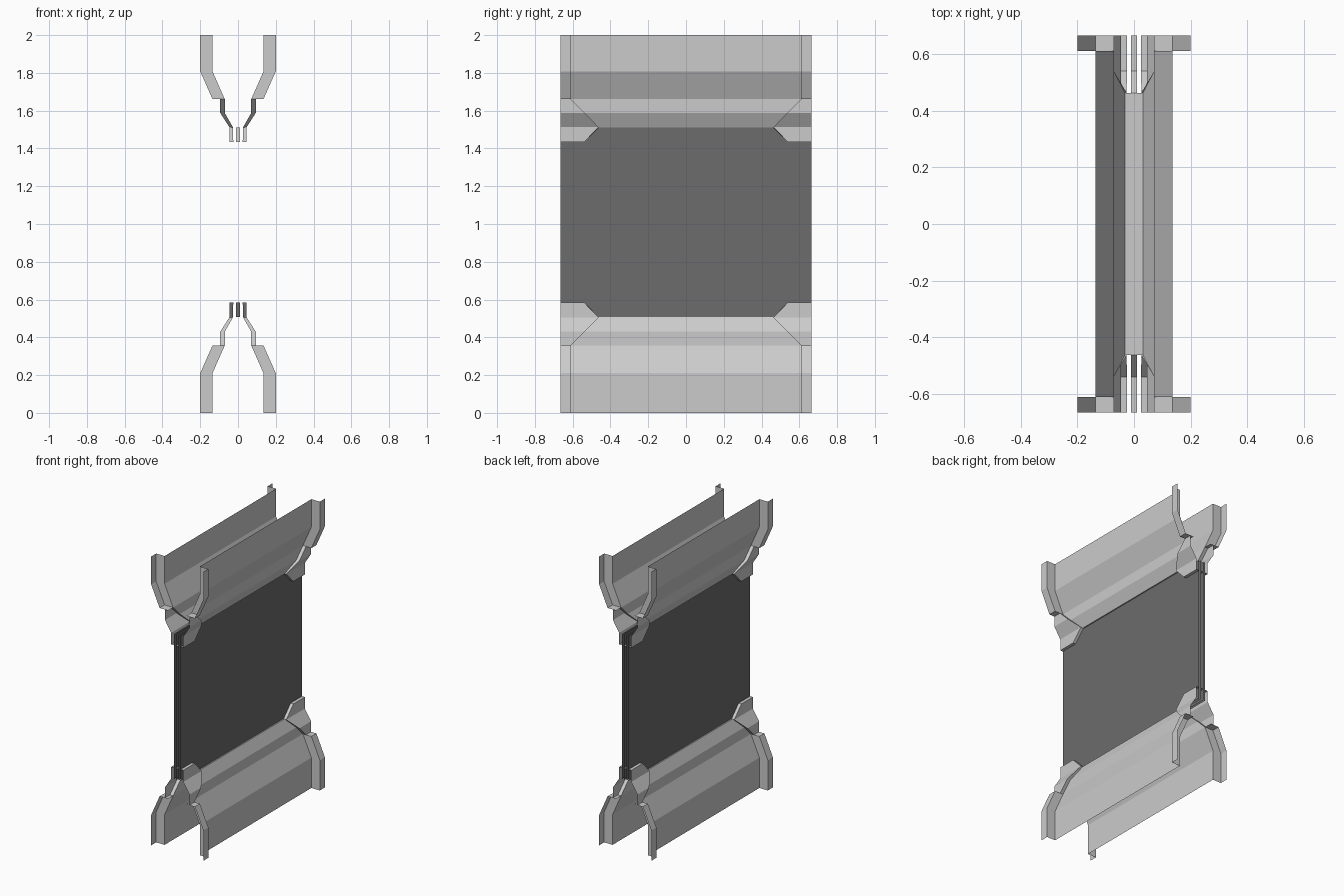
import bpy, bmesh
from mathutils import Vector

if "Cube" in bpy.data.objects:
    bpy.data.objects.remove(bpy.data.objects["Cube"])

END, POST = 0.665, 0.61      # wall end, inner edge of end posts
Z_TOP, GLASS_Z = 2.018, 0.507

glass_mat = bpy.data.materials.new("dark_glass")
glass_mat.diffuse_color = (0.15, 0.15, 0.15, 1)
glass_mat.use_nodes = True
glass_mat.node_tree.nodes["Principled BSDF"].inputs["Base Color"].default_value = glass_mat.diffuse_color


def bands(name, groups, top=False, mat=None):
    """Each group is (line_a, line_b, facing): quads bridging two polylines.
    One quadrant is built and mirrored in x and y."""
    bm = bmesh.new()
    flip = lambda p: Vector((p[0], p[1], min(2.0, Z_TOP - p[2]) if top else p[2]))
    for a, b, facing in groups:
        d = Vector(facing)
        if top:
            d.z = -d.z
        for i in range(len(a) - 1):
            pts = [flip(p) for p in (a[i], a[i + 1], b[i + 1], b[i])]
            f = bm.faces.new([bm.verts.new(p) for p in pts])
            f.normal_update()
            if f.normal.dot(d) < 0:
                f.normal_flip()
    bmesh.ops.remove_doubles(bm, verts=bm.verts, dist=0.0005)
    me = bpy.data.meshes.new(name)
    bm.to_mesh(me)
    bm.free()
    ob = bpy.data.objects.new(name, me)
    bpy.context.collection.objects.link(ob)
    if mat:
        me.materials.append(mat)
    mod = ob.modifiers.new("mirror", 'MIRROR')
    mod.use_axis = (True, True, False)
    mod.merge_threshold = 0.0005
    return ob


def line(profile, ys):
    """Lift an (x, z) profile to 3D with one y or a list of y values."""
    if not isinstance(ys, (list, tuple)):
        ys = [ys] * len(profile)
    return [(x, y, z) for (x, z), y in zip(profile, ys)]


# Cross-sections of the lower half
sheet = [(0.135, 0), (0.135, 0.21), (0.07, 0.357), (0.07, 0.43), (0.032, 0.507)]
sheet_y = [POST, POST, POST, 0.537, 0.463]
post = [(0.2, 0), (0.2, 0.21), (0.135, 0.357)]
corner_out = [(0.094, 0.357), (0.094, 0.43), (0.046, 0.505), (0.046, 0.585)]
corner_in = [(0.07, 0.357), (0.07, 0.43), (0.026, 0.507), (0.025, 0.585)]
corner_y = [POST, 0.537, 0.463, 0.54]
slant_y = [0.463, 0.54, END]
slant_z = [0.507, 0.585, 0.585]

for top in (False, True):
    pre = "upper_" if top else "lower_"
    # Sloping wall sheet closed by a flat sill
    bands(pre + "wall_sheet", [
        (line(sheet, 0), line(sheet, sheet_y), (1, 0, 0)),
        ([(0, 0, 0.507), (0.032, 0, 0.507)],
         [(0, 0.463, 0.507), (0.032, 0.463, 0.507)], (0, 0, 1)),
    ], top)
    # Raised end posts: outer strip, inner return, ledge
    bands(pre + "end_posts", [
        (line(post, POST), line(post, END), (1, 0, 0)),
        (line(post, POST), line(sheet[:3], POST), (0, -1, 0)),
        ([(0.07, POST, 0.357), (0.135, POST, 0.357)],
         [(0.07, END, 0.357), (0.135, END, 0.357)], (0, 0, 1)),
    ], top)
    # Chamfered corner clamps over the glass
    bands(pre + "corner_clamps", [
        (line(corner_out, corner_y), line(corner_out, END), (1, 0, 0)),
        (line(corner_out, corner_y), line(corner_in, corner_y), (0, -1, 0.2)),
        ([(0.025, 0.54, 0.585), (0.046, 0.54, 0.585)],
         [(0.025, END, 0.585), (0.046, END, 0.585)], (0, 0, 1)),
    ], top)
    # Spacer between the two panes
    bands(pre + "pane_spacer", [
        ([(0, y, z) for y, z in zip(slant_y, slant_z)],
         [(0.01, y, z) for y, z in zip(slant_y, slant_z)], (0, -0.5, 1)),
    ], top)

# Two glass panes, each an inner and an outer surface
for name, x, d in (("glass_outer", 0.024, 1), ("glass_inner", 0.01, -1)):
    bands(name, [
        ([(x, 0, GLASS_Z), (x, 0, Z_TOP - GLASS_Z)],
         [(x, END, GLASS_Z), (x, END, Z_TOP - GLASS_Z)], (d, 0, 0)),
    ], mat=glass_mat)
